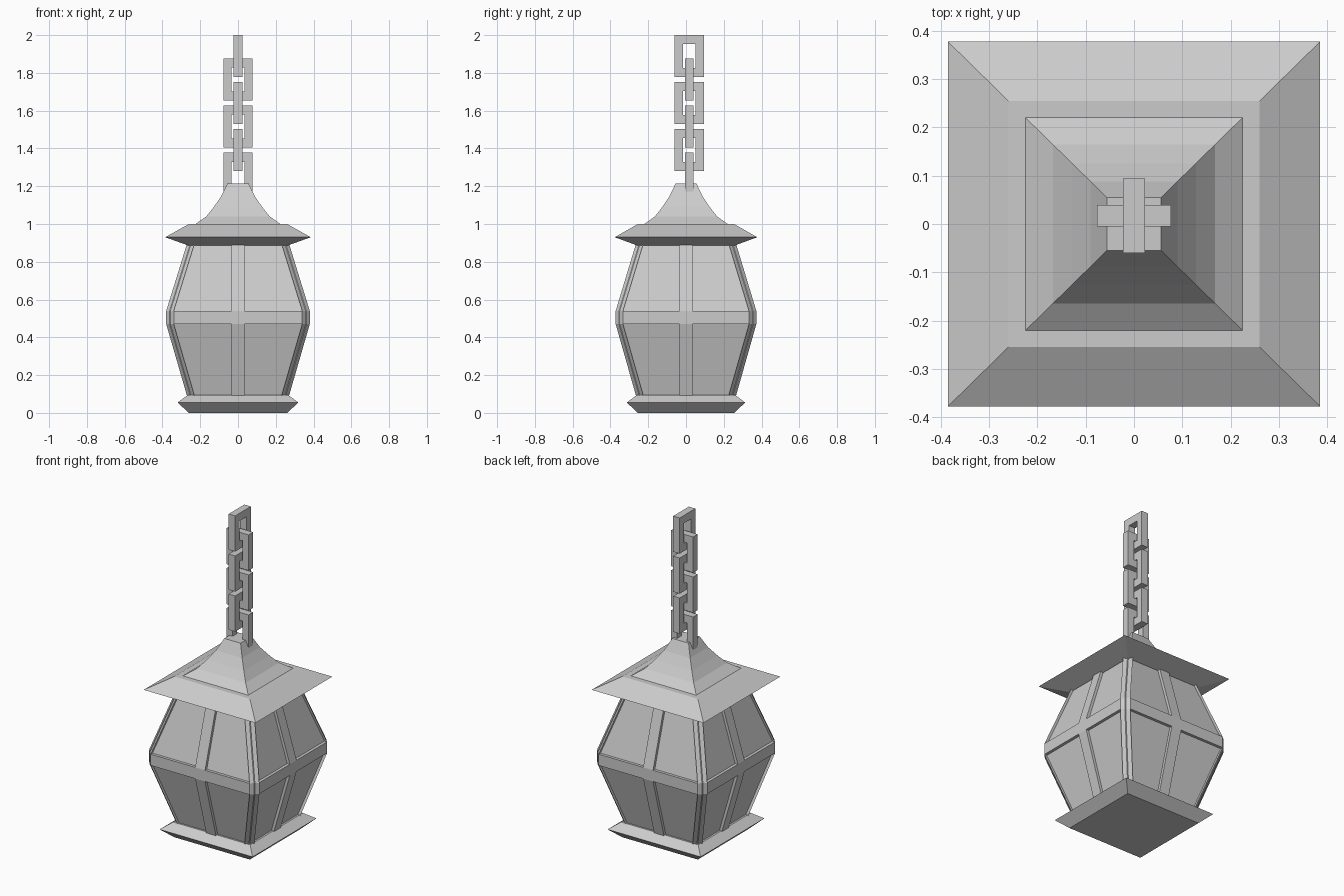
import bpy, bmesh

if "Cube" in bpy.data.objects:
    bpy.data.objects.remove(bpy.data.objects["Cube"])

SY = 0.98  # the lantern is slightly narrower front to back
BODY = [(0.09, 0.27), (0.47, 0.38), (0.54, 0.38), (0.89, 0.272)]  # (z, half width)


def loft(name, rings):
    """Join rings of equal point count into a capped solid."""
    bm = bmesh.new()
    loops = [[bm.verts.new(p) for p in ring] for ring in rings]
    n = len(loops[0])
    for a, b in zip(loops, loops[1:]):
        for i in range(n):
            j = (i + 1) % n
            bm.faces.new((a[i], a[j], b[j], b[i]))
    bm.faces.new(loops[0])
    bm.faces.new(loops[-1])
    bmesh.ops.recalc_face_normals(bm, faces=bm.faces[:])
    me = bpy.data.meshes.new(name)
    bm.to_mesh(me)
    bm.free()
    ob = bpy.data.objects.new(name, me)
    bpy.context.collection.objects.link(ob)
    return ob


def square(h, z):
    return [(x * h, y * h * SY, z) for x, y in ((-1, -1), (1, -1), (1, 1), (-1, 1))]


def stacked(name, profile):
    return loft(name, [square(h, z) for z, h in profile])


def turn(x, y, k):
    for _ in range(k):
        x, y = -y, x
    return x, y * SY


def link(name, z0, z1, along_x):
    """Rectangular chain link with a rectangular hole."""
    cy, zc, hz = 0.017, (z0 + z1) / 2, (z1 - z0) / 2
    half, bar, t = 0.077, 0.043, 0.0225
    bm = bmesh.new()
    rings = []
    for w, h, d in ((half, hz, -t), (half, hz, t),
                    (half - bar, hz - 0.048, t), (half - bar, hz - 0.048, -t)):
        ring = []
        for sx, sz in ((-1, -1), (1, -1), (1, 1), (-1, 1)):
            x, y = (sx * w, d) if along_x else (d, sx * w)
            ring.append(bm.verts.new((x, y + cy, zc + sz * h)))
        rings.append(ring)
    for k in range(4):
        a, b = rings[k], rings[(k + 1) % 4]
        for i in range(4):
            j = (i + 1) % 4
            bm.faces.new((a[i], a[j], b[j], b[i]))
    bmesh.ops.recalc_face_normals(bm, faces=bm.faces[:])
    me = bpy.data.meshes.new(name)
    bm.to_mesh(me)
    bm.free()
    bpy.context.collection.objects.link(bpy.data.objects.new(name, me))


# Base plate, eave and curved cap
stacked("base", [(0, 0.26), (0.055, 0.32), (0.095, 0.265)])
stacked("eave", [(0.885, 0.26), (0.93, 0.385), (1.0, 0.26)])
stacked("roof_cap", [(0.99, 0.225), (1.0, 0.225), (1.04, 0.168), (1.09, 0.128),
                     (1.145, 0.09), (1.215, 0.056)])

# Recessed glass
stacked("glass", [(z, h - 0.018) for z, h in BODY])

# Chamfered corner posts and slim centre bars, one per side
C = 0.04
for k in range(4):
    loft(f"corner_post_{k}", [
        [(*turn(x, y, k), z) for x, y in
         ((h, h - C), (h - C, h), (h - C, h - C - 0.01), (h - C - 0.01, h - C))]
        for z, h in BODY])
    loft(f"centre_bar_{k}", [
        [(*turn(x, y, k), z) for x, y in
         ((h, -0.034), (h, 0.034), (h - 0.04, 0.034), (h - 0.04, -0.034))]
        for z, h in BODY])
    # Waist band segment
    loft(f"waist_band_{k}", [
        [(*turn(x, y, k), z) for x, y in
         ((0.38, -0.34), (0.38, 0.34), (0.34, 0.34), (0.34, -0.34))]
        for z in (0.47, 0.54)])

# Hanging chain, links alternating in direction
for i in range(6):
    top = 2.0 - i * 0.1245
    link(f"chain_link_{i}", top - 0.222, top, i % 2 == 1)
